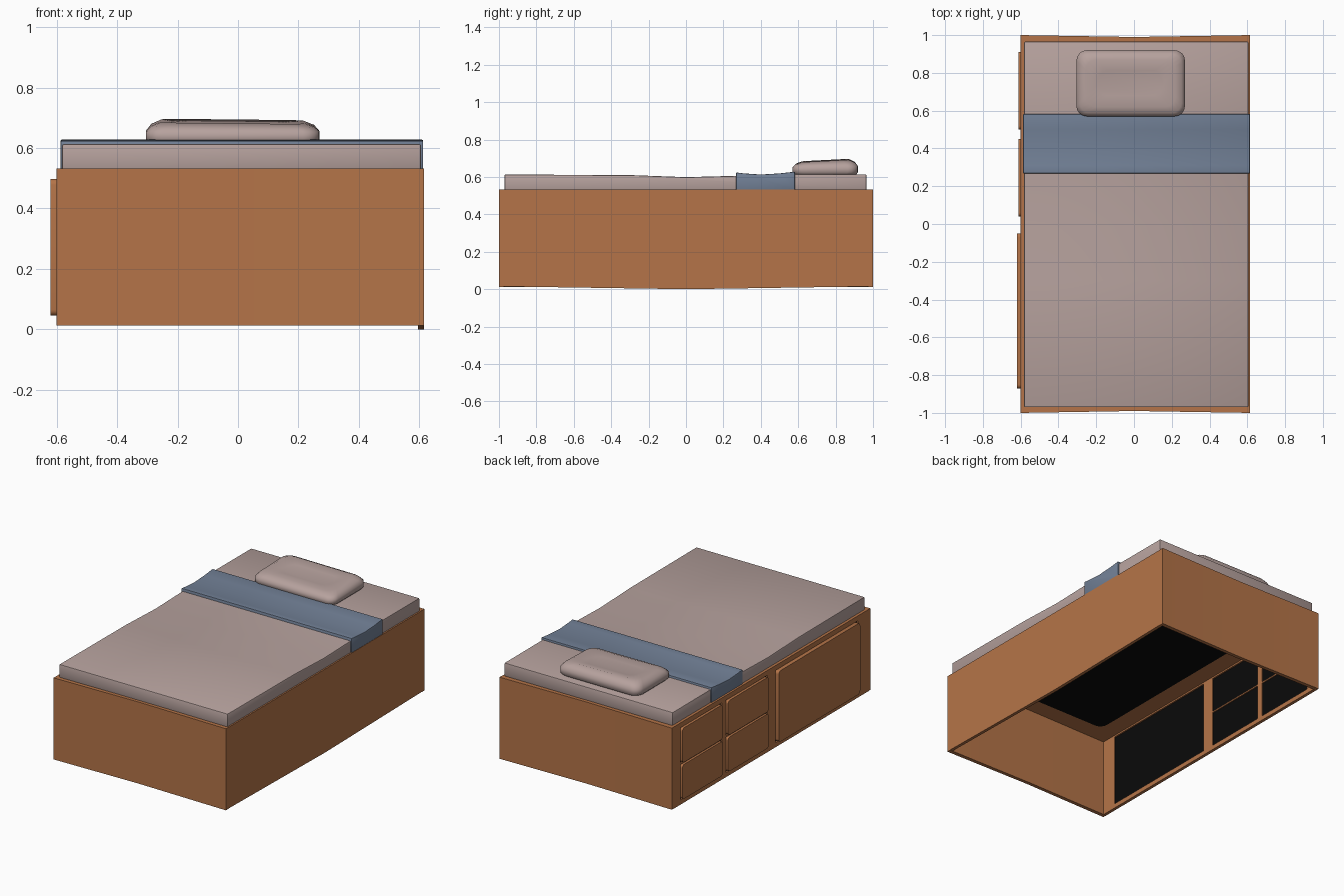
import bpy, bmesh, math

if "Cube" in bpy.data.objects:
    bpy.data.objects.remove(bpy.data.objects["Cube"])


def material(name, rgb):
    m = bpy.data.materials.new(name)
    m.diffuse_color = (*rgb, 1.0)
    m.use_nodes = True
    m.node_tree.nodes["Principled BSDF"].inputs["Base Color"].default_value = m.diffuse_color
    return m


WOOD = material("warm_wood", (0.46, 0.175, 0.065))
LINEN = material("pale_linen", (0.47, 0.36, 0.34))
SLATE = material("slate_blue", (0.17, 0.22, 0.31))
DARK = material("dark_inside", (0.003, 0.003, 0.003))


def finish(name, bm, mat, bevel=0.0, segments=2, angle=35):
    bmesh.ops.remove_doubles(bm, verts=bm.verts, dist=1e-5)
    bmesh.ops.recalc_face_normals(bm, faces=bm.faces)
    if bevel:
        edges = [e for e in bm.edges if e.calc_face_angle(0) > math.radians(40)]
        bmesh.ops.bevel(bm, geom=edges, offset=bevel, segments=segments,
                        profile=0.5, affect='EDGES')
    me = bpy.data.meshes.new(name)
    bm.to_mesh(me)
    bm.free()
    me.materials.append(mat)
    ob = bpy.data.objects.new(name, me)
    bpy.context.collection.objects.link(ob)
    bpy.ops.object.select_all(action='DESELECT')
    bpy.context.view_layer.objects.active = ob
    ob.select_set(True)
    bpy.ops.object.shade_smooth_by_angle(angle=math.radians(angle))
    return ob


def prism(name, pts, vec, mat, bevel=0.0):
    """Extrude a 3D polygon along a vector."""
    bm = bmesh.new()
    face = bm.faces.new([bm.verts.new(p) for p in pts])
    ext = bmesh.ops.extrude_face_region(bm, geom=[face], use_keep_orig=True)
    verts = [g for g in ext["geom"] if isinstance(g, bmesh.types.BMVert)]
    bmesh.ops.translate(bm, verts=verts, vec=vec)
    return finish(name, bm, mat, bevel)


def side_profile(name, yz, x0, x1, mat, bevel=0.0):
    return prism(name, [(x0, y, z) for y, z in yz], (x1 - x0, 0, 0), mat, bevel)


def rounded(a0, a1, b0, b1, r, n=4):
    """Rounded rectangle outline as 2D points."""
    out = []
    corners = [(a1 - r, b1 - r), (a0 + r, b1 - r), (a0 + r, b0 + r), (a1 - r, b0 + r)]
    for k, (ca, cb) in enumerate(corners):
        for i in range(n + 1):
            t = math.pi / 2 * (k + i / n)
            out.append((ca + r * math.cos(t), cb + r * math.sin(t)))
    return out


L, R, T = -0.60, 0.615, 0.02

# solid right wall, with slightly bowed lower edge
side_profile("right_wall", [(-0.995, 0.015), (0, 0.0), (0.995, 0.015),
                            (0.995, 0.532), (-0.995, 0.532)], R - T, R, WOOD)

# foot and head walls, slightly bowed inwards
for name, s in (("foot_wall", -1), ("head_wall", 1)):
    outline = [(L, s * 1.0), (0, s * 0.99), (R, s * 1.0),
               (R, s * 0.975), (0, s * 0.968), (L, s * 0.975)]
    prism(name, [(x, y, 0.013) for x, y in outline], (0, 0, 0.52), WOOD)

# panels on the left side: (y0, y1, z0, z1, outer x)
panels = {
    "cabinet_door": (-0.87, -0.05, 0.045, 0.498, -0.62),
    "upper_middle_drawer": (0.04, 0.45, 0.278, 0.498, -0.612),
    "lower_middle_drawer": (0.04, 0.45, 0.045, 0.265, -0.612),
    "upper_head_drawer": (0.50, 0.91, 0.278, 0.498, -0.612),
    "lower_head_drawer": (0.50, 0.91, 0.045, 0.265, -0.612),
}

# left wall with openings behind the panels
G = 0.004
ys = [-0.98, -0.87 - G, -0.05 + G, 0.04 - G, 0.45 + G, 0.50 - G, 0.91 + G, 0.98]
zs = [0.012, 0.045 - G, 0.265 + G / 2, 0.278 - G / 2, 0.498 + G, 0.533]
bm = bmesh.new()
grid = [[bm.verts.new((L, y, z)) for z in zs] for y in ys]
for i in range(len(ys) - 1):
    for j in range(len(zs) - 1):
        door_gap = i == 1 and j in (1, 2, 3)
        drawer_gap = i in (3, 5) and j in (1, 3)
        if not (door_gap or drawer_gap):
            bm.faces.new((grid[i][j], grid[i + 1][j], grid[i + 1][j + 1], grid[i][j + 1]))
ext = bmesh.ops.extrude_face_region(bm, geom=bm.faces[:], use_keep_orig=True)
bmesh.ops.translate(bm, vec=(T, 0, 0),
                    verts=[g for g in ext["geom"] if isinstance(g, bmesh.types.BMVert)])
finish("left_wall", bm, WOOD)

# door and drawer fronts with dark backs
for name, (y0, y1, z0, z1, x) in panels.items():
    prism(name, [(x, y, z) for y, z in rounded(y0, y1, z0, z1, 0.02)],
          (-0.592 - x, 0, 0), WOOD)
    side_profile(name + "_back", [(y0 - G, z0 - G / 2), (y1 + G, z0 - G / 2),
                                  (y1 + G, z1 + G / 2), (y0 - G, z1 + G / 2)],
                 -0.591, -0.587, DARK)

# deck under the mattress, with dark underside
prism("deck", [(L + T, -0.975, 0.512), (R - T, -0.975, 0.512),
               (R - T, 0.975, 0.512), (L + T, 0.975, 0.512)], (0, 0, 0.018), WOOD)
prism("deck_underside", [(x, y, 0.508) for x, y in rounded(-0.46, 0.475, -0.85, 0.85, 0.05)],
      (0, 0, 0.005), DARK)

# mattress with a gently dipping top
side_profile("mattress", [(-0.97, 0.527), (0.965, 0.527), (0.965, 0.614), (0.60, 0.615),
                          (0.27, 0.606), (0.0, 0.599), (-0.3, 0.61), (-0.97, 0.613)],
             -0.582, 0.606, LINEN, bevel=0.006)

# folded blanket across the bed
side_profile("blanket", [(0.268, 0.528), (0.582, 0.528), (0.582, 0.628), (0.50, 0.619),
                         (0.40, 0.613), (0.31, 0.619), (0.268, 0.624)],
             -0.587, 0.613, SLATE, bevel=0.004)

# pillow: stacked rounded outlines, tilted and dipping in the middle
bm = bmesh.new()
cx, cy, hx, hy = -0.0175, 0.745, 0.2875, 0.175
rings = []
for inset, z, tilt in ((0.015, 0.608, 0), (0.0, 0.625, 0), (0.0, 0.655, 0.2),
                       (0.018, 0.675, 0.6), (0.05, 0.688, 1), (0.11, 0.678, 0.5)):
    pts = rounded(-hx + inset, hx - inset, -hy + inset, hy - inset, 0.055)
    rings.append([bm.verts.new((cx + x, cy + y,
                                z + tilt * (0.009 * y / hy - 0.003 * x / hx)))
                  for x, y in pts])
n = len(rings[0])
for a, b in zip(rings, rings[1:]):
    for i in range(n):
        bm.faces.new((a[i], a[(i + 1) % n], b[(i + 1) % n], b[i]))
bm.faces.new(rings[0][::-1])
bm.faces.new(rings[-1])
finish("pillow", bm, LINEN, angle=60)
